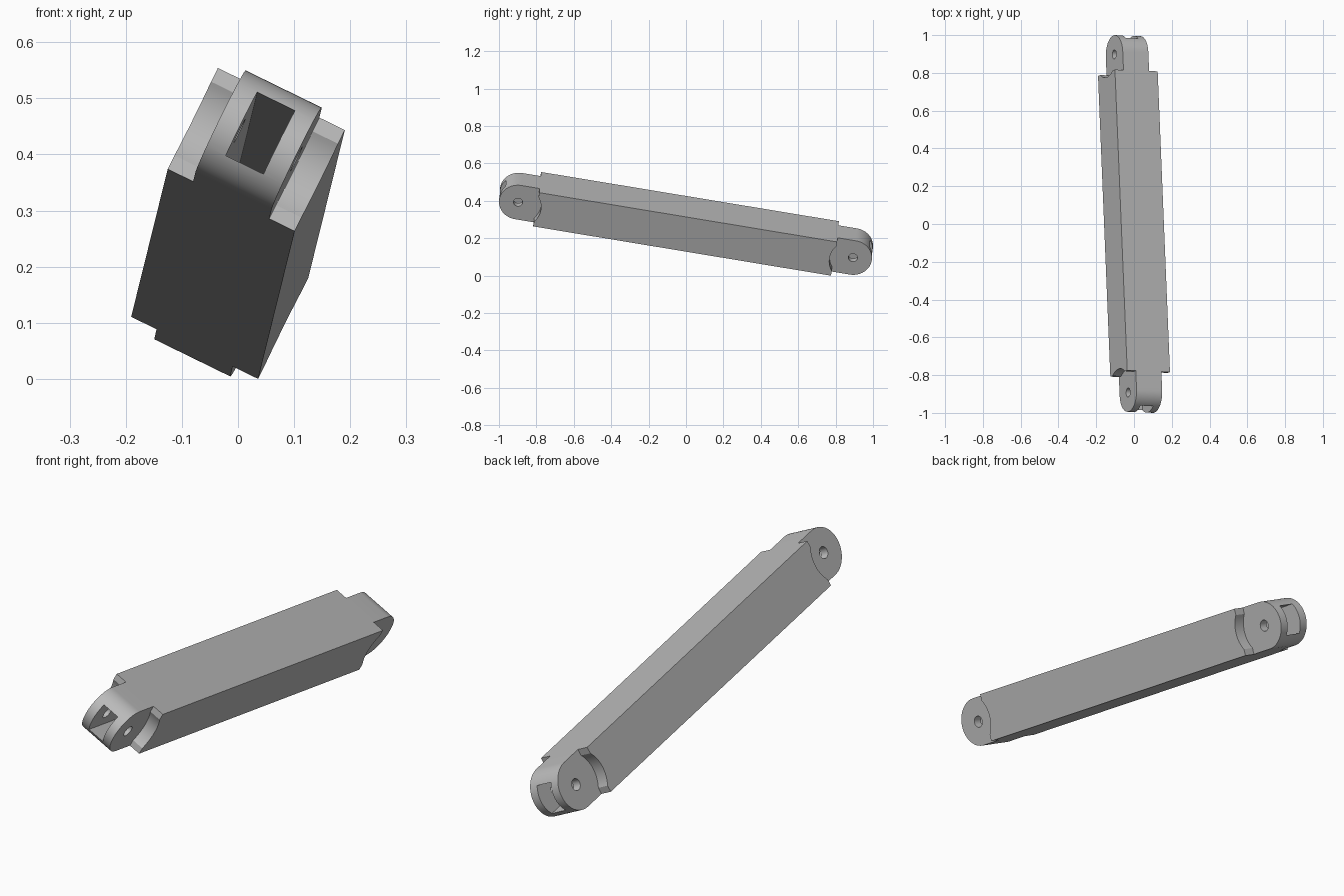
import bpy, bmesh
from math import sin, cos, pi, asin, sqrt
from mathutils import Matrix, Vector

cube = bpy.data.objects.get("Cube")
if cube:
    bpy.data.objects.remove(cube)

HALF_W, HALF_H = 0.126, 0.102      # beam cross-section
LUG_W = 0.0755                     # half width of the end lugs
SHOULDER, PIN = 0.8075, 0.908      # distances along the beam
CLEAR_R, HOLE_R = 0.125, 0.024

grey = bpy.data.materials.new("plain_grey")
grey.use_nodes = True
colour = (0.5, 0.5, 0.5, 1)
grey.diffuse_color = colour
grey.node_tree.nodes["Principled BSDF"].inputs["Base Color"].default_value = colour


def arc(cy, r, a0, a1, n):
    return [(cy + r * cos(a0 + (a1 - a0) * i / n), r * sin(a0 + (a1 - a0) * i / n))
            for i in range(n + 1)]


def extrude(name, profile, x0, x1):
    """Extrude a (y, z) side profile across the beam from x0 to x1."""
    bm = bmesh.new()
    face = bm.faces.new([bm.verts.new((x0, y, z)) for y, z in profile])
    geom = bmesh.ops.extrude_face_region(bm, geom=[face])["geom"]
    moved = [g for g in geom if isinstance(g, bmesh.types.BMVert)]
    bmesh.ops.translate(bm, verts=moved, vec=(x1 - x0, 0, 0))
    bmesh.ops.recalc_face_normals(bm, faces=bm.faces)
    mesh = bpy.data.meshes.new(name)
    bm.to_mesh(mesh)
    bm.free()
    mesh.materials.append(grey)
    obj = bpy.data.objects.new(name, mesh)
    bpy.context.collection.objects.link(obj)
    return obj


def cut(target, cutter):
    mod = target.modifiers.new("cut", 'BOOLEAN')
    mod.operation, mod.solver, mod.object = 'DIFFERENCE', 'EXACT', cutter
    bpy.context.view_layer.objects.active = target
    bpy.ops.object.modifier_apply(modifier=mod.name)
    bpy.data.objects.remove(cutter)


# Beam with fully rounded ends
beam = extrude("link_beam",
               arc(PIN, HALF_H, -pi / 2, pi / 2, 32) + arc(-PIN, HALF_H, pi / 2, 3 * pi / 2, 32),
               -HALF_W, HALF_W)

# Shoulders: clear both sides of each lug, with a concave seat around the pin
reach = sqrt(CLEAR_R ** 2 - (PIN - SHOULDER) ** 2)
spread = asin(reach / CLEAR_R)
seat = ([(SHOULDER, -0.2)] + arc(PIN, CLEAR_R, pi + spread, pi - spread, 20)
        + [(SHOULDER, 0.2), (1.2, 0.2), (1.2, -0.2)])
for end in (-1, 1):
    for side in (-1, 1):
        profile = [(end * y, z) for y, z in seat]
        cut(beam, extrude("shoulder_cutter", profile, side * LUG_W, side * 0.2))

# Channel running through the beam, open at both tips
cut(beam, extrude("channel_cutter", [(-1.2, -0.064), (1.2, -0.064), (1.2, 0.064), (-1.2, 0.064)],
                  -0.0375, 0.0375))

# Pin holes
for end in (-1, 1):
    cut(beam, extrude("pin_cutter", arc(end * PIN, HOLE_R, 0, 2 * pi, 32)[:-1], -0.2, 0.2))

# Tilt the beam into its resting pose
along = Vector((-0.0403, 0.9857, -0.163)).normalized()
across = Vector((0.898, -0.036, -0.439))
across = (across - along * across.dot(along)).normalized()
up = across.cross(along)
pose = Matrix((across, along, up)).transposed().to_4x4()
beam.data.transform(Matrix.Translation((0, 0, 0.277)) @ pose)

bpy.ops.object.select_all(action='DESELECT')
beam.select_set(True)
bpy.context.view_layer.objects.active = beam
bpy.ops.object.shade_smooth_by_angle(angle=0.52)
